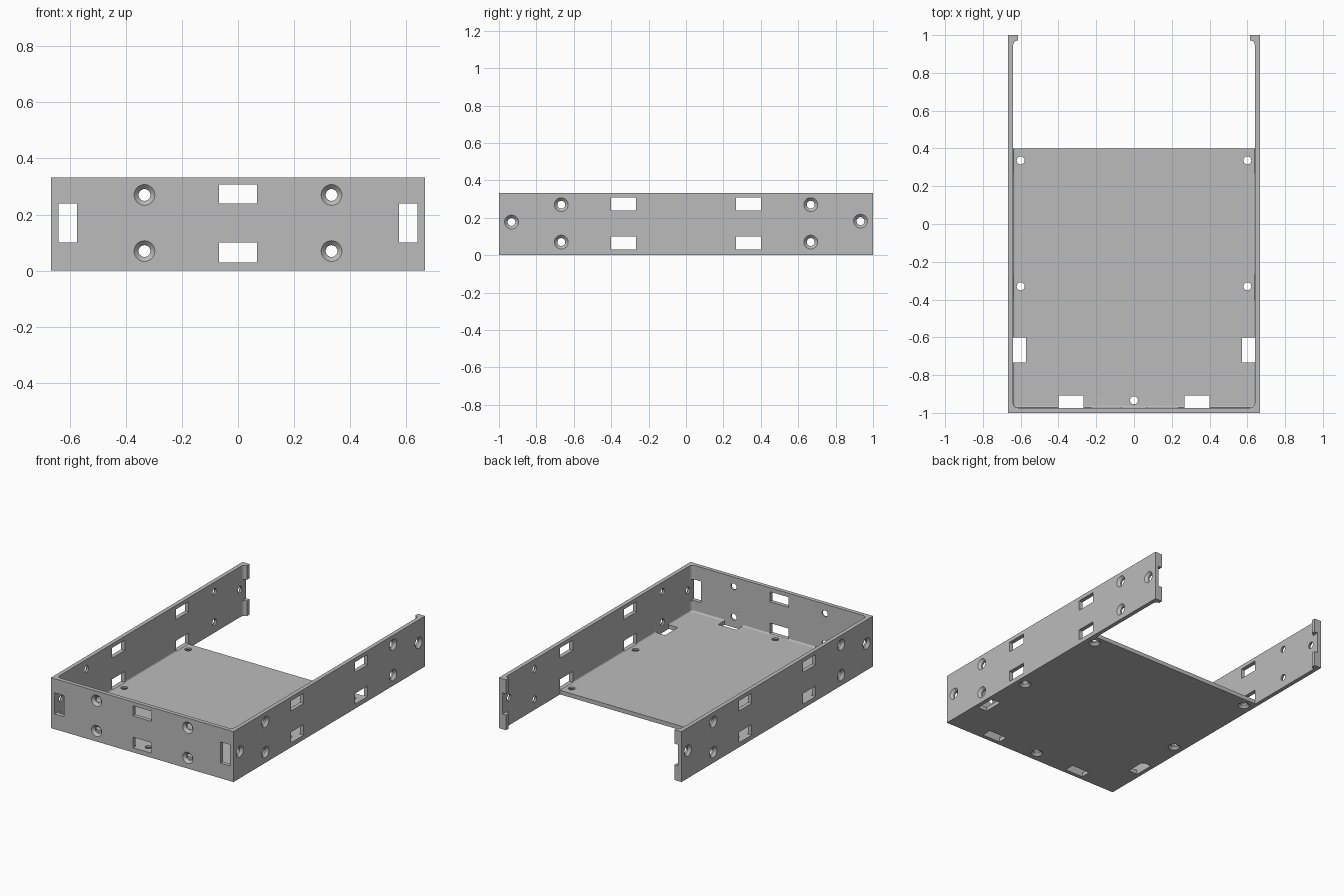
import bpy, bmesh, math
from mathutils import Matrix, Vector

default = bpy.data.objects.get("Cube")
if default:
    bpy.data.objects.remove(default, do_unlink=True)

W, L, H = 0.667, 1.0, 0.333      # half width, half length, height
T = 0.027                        # sheet thickness
IX, IY = W - T, L - T            # inner wall faces


def add_box(bm, x, y, z):
    verts = bmesh.ops.create_cube(bm, size=1)["verts"]
    for v in verts:
        v.co = Vector([a[0] if c < 0 else a[1] for a, c in zip((x, y, z), v.co)])
    return verts


def add_countersink(bm, point, outward):
    """Screw hole with a conical seat, opening along the outward direction."""
    rings = []
    profile = [(-0.06, 0.021), (-0.016, 0.021), (0, 0.037), (0.02, 0.037)]
    turn = Vector((0, 0, 1)).rotation_difference(Vector(outward)).to_matrix().to_4x4()
    place = Matrix.Translation(point) @ turn
    n = 32
    for h, r in profile:
        rings.append([bm.verts.new(place @ Vector((r * math.cos(math.tau * i / n),
                                                   r * math.sin(math.tau * i / n), h)))
                      for i in range(n)])
    for a, b in zip(rings, rings[1:]):
        for i in range(n):
            j = (i + 1) % n
            bm.faces.new((a[i], a[j], b[j], b[i]))
    bm.faces.new(rings[0][::-1])
    bm.faces.new(rings[-1])


def round_edges(bm, test, radius):
    edges = [e for e in bm.edges if test(*[v.co for v in e.verts])]
    bmesh.ops.bevel(bm, geom=edges, offset=radius, segments=6, profile=0.5, affect="EDGES")


def make_object(name, bm):
    bmesh.ops.recalc_face_normals(bm, faces=bm.faces)
    mesh = bpy.data.meshes.new(name)
    bm.to_mesh(mesh)
    bm.free()
    obj = bpy.data.objects.new(name, mesh)
    bpy.context.collection.objects.link(obj)
    return obj


def cut(target, name, bm):
    cutter = make_object(name, bm)
    cutter.hide_render = True
    mod = target.modifiers.new(name, "BOOLEAN")
    mod.operation, mod.solver, mod.object = "DIFFERENCE", "EXACT", cutter
    bpy.context.view_layer.objects.active = target
    bpy.ops.object.modifier_apply(modifier=name)
    bpy.data.objects.remove(cutter, do_unlink=True)


def upright(a, b):
    return abs(a.z - b.z) > 0.05


# Solid block for the tray
bm = bmesh.new()
add_box(bm, (-W, W), (-L, L), (0, H))
tray = make_object("drive_tray", bm)

# Inner cavity with rounded corners and a filleted floor
bm = bmesh.new()
add_box(bm, (-IX, IX), (-IY, IY), (T, 0.5))
round_edges(bm, upright, T)
round_edges(bm, lambda a, b: max(a.z, b.z) < T + 0.001, 0.01)
cut(tray, "cavity_cutter", bm)

# Open floor behind the plate
bm = bmesh.new()
add_box(bm, (-IX, IX), (0.4, IY), (-0.1, 0.1))
round_edges(bm, lambda a, b: upright(a, b) and a.y > 0.9, T)
cut(tray, "floor_opening_cutter", bm)

# Open back, leaving a narrow flange on each side wall
bm = bmesh.new()
add_box(bm, (-0.615, 0.615), (0.9, 1.1), (-0.1, 0.5))
cut(tray, "back_opening_cutter", bm)

# Rectangular windows
bm = bmesh.new()
rows = ((0.03, 0.1), (0.24, 0.307))
for z in rows:
    add_box(bm, (-T * 2.5, T * 2.5), (-1.1, -0.95), z)
for s in (-1, 1):
    def span(a, b):
        return tuple(sorted((s * a, s * b)))
    for z in rows:
        for y in ((-0.4, -0.267), (0.267, 0.4)):
            add_box(bm, span(0.61, 0.75), y, z)
    for y in ((-1.1, -0.94), (0.94, 1.1)):
        add_box(bm, span(0.573, IX), y, (0.1, 0.24))
    add_box(bm, span(0.267, 0.4), (-IY, -0.907), (-0.1, 0.045))
    add_box(bm, span(0.573, IX), (-0.733, -0.6), (-0.1, 0.045))
cut(tray, "window_cutter", bm)

# Countersunk screw holes in front, sides and floor
bm = bmesh.new()
for s in (-1, 1):
    for z in (0.07, 0.27):
        add_countersink(bm, (s / 3, -L, z), (0, -1, 0))
        for y in (-0.667, 0.667):
            add_countersink(bm, (s * W, y, z), (s, 0, 0))
    for y, z in ((-0.933, 0.177), (0.933, 0.182)):
        add_countersink(bm, (s * W, y, z), (s, 0, 0))
    for y in (-0.33, 0.337):
        add_countersink(bm, (s * 0.6, y, 0), (0, 0, -1))
add_countersink(bm, (0, -0.933, 0), (0, 0, -1))
cut(tray, "screw_hole_cutter", bm)

# Single grey sheet finish
grey = bpy.data.materials.new("grey_metal")
grey.use_nodes = True
colour = (0.5, 0.5, 0.5, 1)
grey.diffuse_color = colour
grey.node_tree.nodes["Principled BSDF"].inputs["Base Color"].default_value = colour
tray.data.materials.clear()
tray.data.materials.append(grey)
for face in tray.data.polygons:
    face.material_index = 0

# Smooth fillets and holes, crisp sheet edges
bpy.ops.object.select_all(action="DESELECT")
tray.select_set(True)
bpy.context.view_layer.objects.active = tray
bpy.ops.object.shade_smooth_by_angle(angle=math.radians(30))
weighted = tray.modifiers.new("weighted_normals", "WEIGHTED_NORMAL")
weighted.keep_sharp = True
